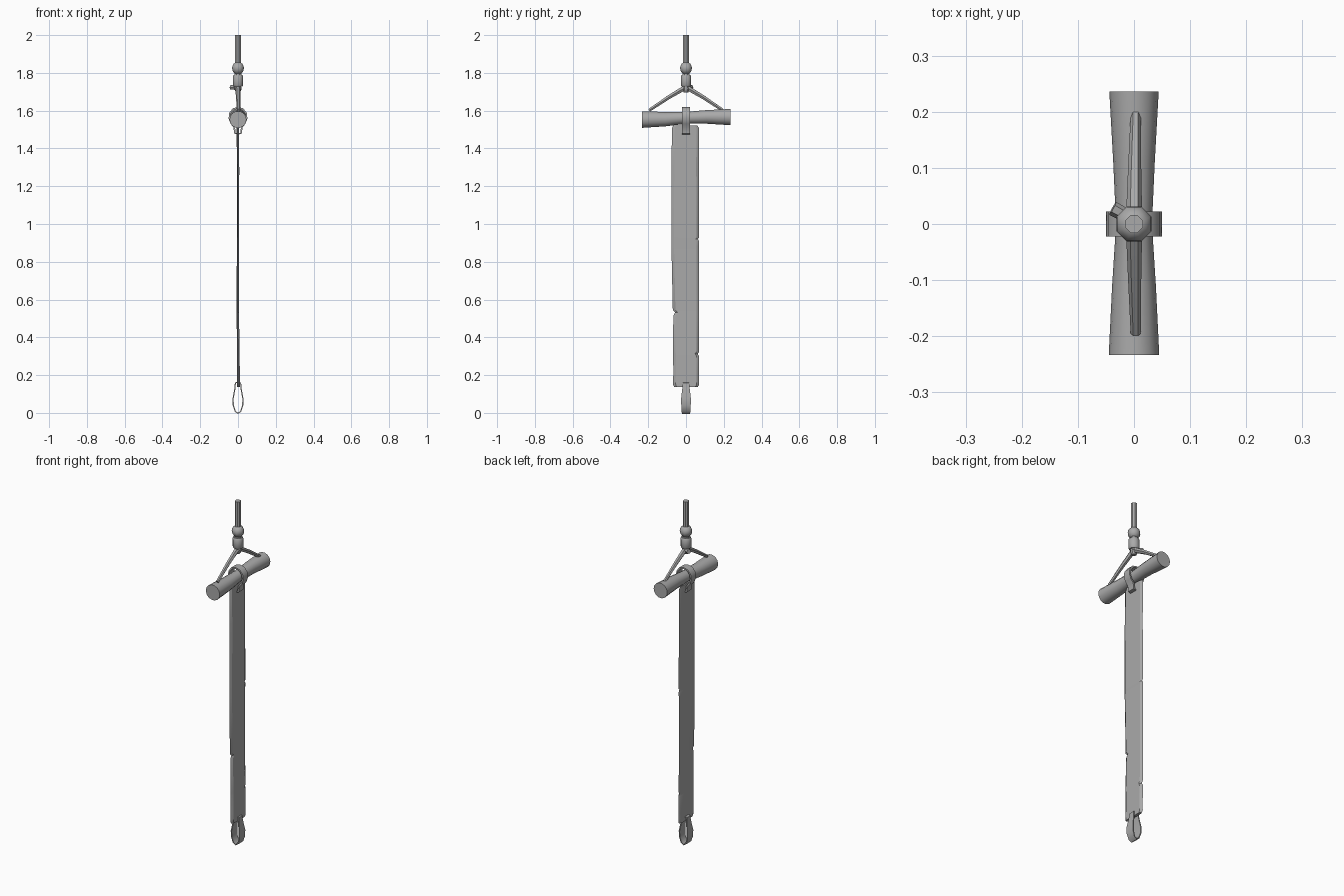
import bpy
from math import cos, sin, pi
from mathutils import Vector

cube = bpy.data.objects.get("Cube")
if cube:
    bpy.data.objects.remove(cube)

grey = bpy.data.materials.new("plain grey")
grey.use_nodes = True
COLOUR = (0.4, 0.4, 0.4, 1)
grey.diffuse_color = COLOUR
grey.node_tree.nodes["Principled BSDF"].inputs["Base Color"].default_value = COLOUR


def add_mesh(name, verts, faces, angle=0.7):
    mesh = bpy.data.meshes.new(name)
    mesh.from_pydata(verts, [], faces)
    mesh.materials.append(grey)
    obj = bpy.data.objects.new(name, mesh)
    bpy.context.collection.objects.link(obj)
    bpy.ops.object.select_all(action="DESELECT")
    obj.select_set(True)
    bpy.context.view_layer.objects.active = obj
    bpy.ops.object.mode_set(mode="EDIT")
    bpy.ops.mesh.select_all(action="SELECT")
    bpy.ops.mesh.normals_make_consistent(inside=False)
    bpy.ops.object.mode_set(mode="OBJECT")
    bpy.ops.object.shade_smooth_by_angle(angle=angle)
    return obj


def skin(rings, closed=False):
    """Join equal rings of points into faces, capped unless closed."""
    n, count = len(rings[0]), len(rings)
    verts = [p for ring in rings for p in ring]
    faces = []
    for i in range(count if closed else count - 1):
        a, b = i * n, (i + 1) % count * n
        faces += [(a + j, a + (j + 1) % n, b + (j + 1) % n, b + j) for j in range(n)]
    if not closed:
        faces += [tuple(range(n)), tuple(range((count - 1) * n, count * n))]
    return verts, faces


def tube(name, path, radii, sides=8, angle=0.7):
    pts = [Vector(p) for p in path]
    rings = []
    for i, p in enumerate(pts):
        tangent = pts[min(i + 1, len(pts) - 1)] - pts[max(i - 1, 0)]
        turn = tangent.to_track_quat("Z", "X")
        rings.append([p + turn @ Vector((radii[i] * cos(2 * pi * (k + 0.5) / sides),
                                         radii[i] * sin(2 * pi * (k + 0.5) / sides), 0))
                      for k in range(sides)])
    return add_mesh(name, *skin(rings), angle)


def band(name, half_outline, thickness):
    """Closed flat strap; half outline holds (x, z, half width), mirrored in x."""
    loop = half_outline + [(-x, z, w) for x, z, w in reversed(half_outline) if x > 0]
    rings = []
    for i, (x, z, w) in enumerate(loop):
        before, after = loop[i - 1], loop[(i + 1) % len(loop)]
        side = Vector((after[1] - before[1], 0, before[0] - after[0])).normalized()
        a = Vector((x, 0, z))
        b = a + side * thickness
        y = Vector((0, w, 0))
        rings.append([a - y, a + y, b + y, b - y])
    return add_mesh(name, *skin(rings, closed=True))


# Hanging rod, bead and collar
tube("hanging_rod", [(0, 0, 1.84), (0, 0, 2)], [0.017, 0.017])
tube("round_bead", [(0, 0, 1.825 + 0.034 * sin(a * pi / 8)) for a in range(-3, 4)],
     [0.034 * cos(a * pi / 8) for a in range(-3, 4)], 8, 0.9)
tube("collar", [(0, 0, z) for z in (1.728, 1.736, 1.782, 1.79)],
     [0.025, 0.03, 0.03, 0.025])
tube("collar_neck", [(0, 0, 1.78), (0, 0, 1.805)], [0.019, 0.019])

# Knot and the two cords
tube("cord_knot", [(0, 0, 1.695), (0, 0, 1.712), (0, 0, 1.732)], [0.012, 0.02, 0.018])
tube("knot_end", [(0.012, 0, 1.718), (-0.038, 0.028, 1.724)], [0.012, 0.013], 6)
for name, s in (("back_cord", 1), ("front_cord", -1)):
    tube(name, [(0, -s * 0.005, 1.728), (0.001, s * 0.09, 1.672), (0.003, s * 0.195, 1.602)],
         [0.015, 0.012, 0.009], 6)

# Crossbar, thicker towards both ends
tube("crossbar",
     [(0, -0.233, 1.553), (0, -0.11, 1.555), (0, 0, 1.562), (0, 0.11, 1.567), (0, 0.236, 1.566)],
     [0.045, 0.039, 0.032, 0.037, 0.044], 14)

# Strap round the crossbar, pinched onto the long strip
band("crossbar_strap",
     [(0, 1.61, 0.022), (0.022, 1.605, 0.022), (0.038, 1.585, 0.022), (0.041, 1.56, 0.022),
      (0.032, 1.535, 0.022), (0.016, 1.515, 0.022), (0.012, 1.483, 0.022), (0, 1.482, 0.022)],
     -0.009)

# Long strip with worn, notched edges: height, front edge, back edge
ROWS = [(0.138, -0.063, 0.062), (0.148, -0.068, 0.07), (0.165, -0.07, 0.069),
        (0.2, -0.067, 0.07), (0.3, -0.068, 0.07), (0.312, -0.068, 0.062),
        (0.324, -0.069, 0.07), (0.515, -0.067, 0.069), (0.532, -0.057, 0.069),
        (0.545, -0.07, 0.069), (0.88, -0.077, 0.07), (0.91, -0.077, 0.07),
        (0.92, -0.077, 0.063), (0.93, -0.077, 0.07), (1.3, -0.076, 0.068),
        (1.508, -0.075, 0.069), (1.522, -0.066, 0.06)]
rings = []
for z, front, back in ROWS:
    mid = 0.002 * sin(z * 7)
    thick = 0.006 + 0.004 * max(0, 0.6 - z)
    rings.append([(mid - 0.002, front, z), (mid + thick, front + 0.014, z),
                  (mid + thick, back - 0.014, z), (mid - 0.002, back, z),
                  (mid - thick, back - 0.014, z), (mid - thick, front + 0.014, z)])
add_mesh("long_strip", *skin(rings), 0.5)

# Teardrop loop at the foot
band("foot_loop",
     [(0, 0.16, 0.016), (0.011, 0.157, 0.016), (0.014, 0.125, 0.02), (0.023, 0.075, 0.026),
      (0.022, 0.04, 0.025), (0.012, 0.01, 0.023), (0, 0.001, 0.022)], -0.006)
